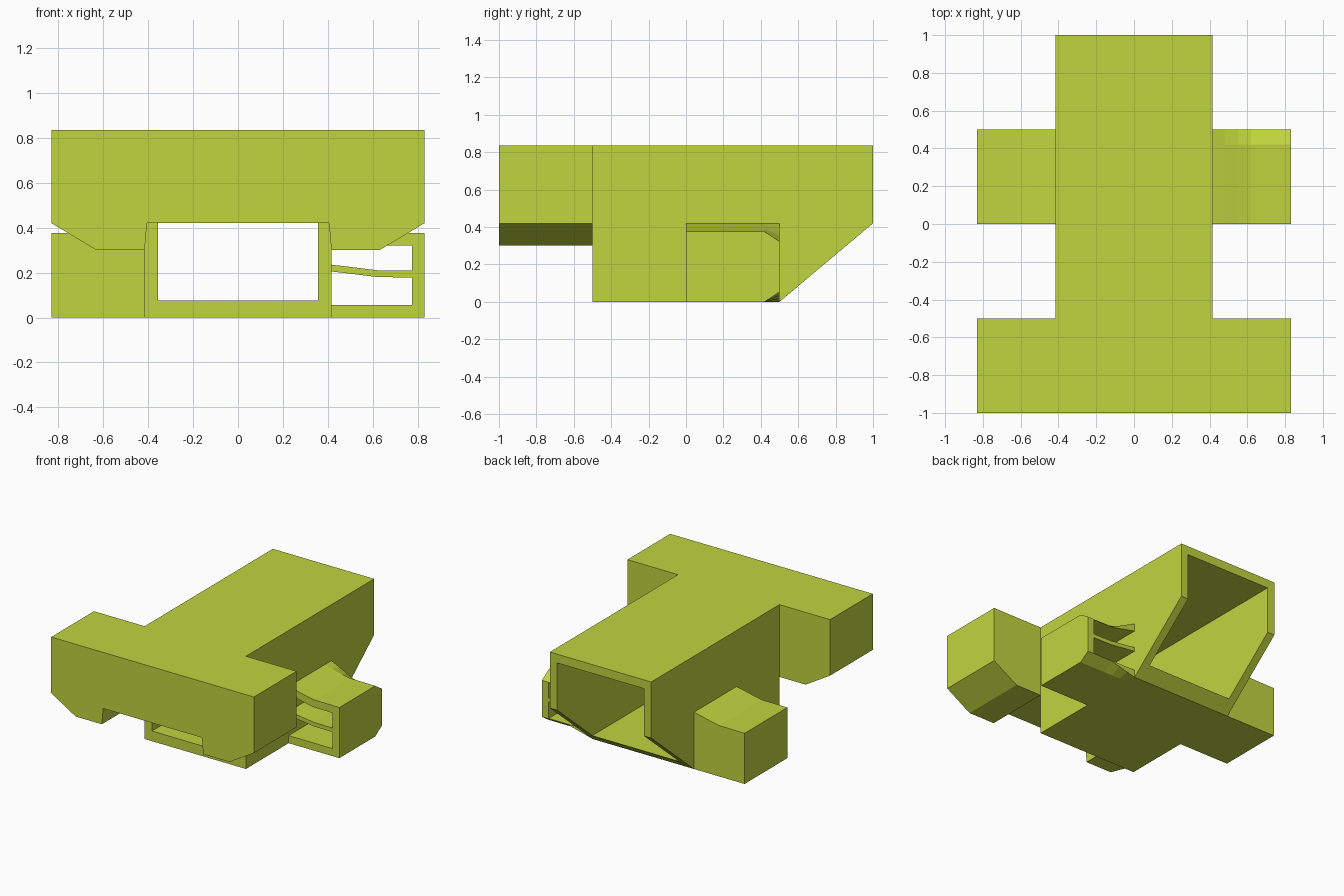
import bpy
import bmesh
from mathutils import Vector

if "Cube" in bpy.data.objects:
    bpy.data.objects.remove(bpy.data.objects["Cube"], do_unlink=True)

COLOUR = (0.53, 0.66, 0.05, 1.0)
lime = bpy.data.materials.new("lime green")
lime.use_nodes = True
lime.diffuse_color = COLOUR
lime.node_tree.nodes["Principled BSDF"].inputs["Base Color"].default_value = COLOUR

W, HALF = 0.83, 0.415      # outer half width, body half width
INNER = 0.355              # tunnel half width
TOP = 0.835


def loft(name, sections):
    """Join matching closed sections into one capped solid."""
    bm = bmesh.new()
    rings = [[bm.verts.new(p) for p in s] for s in sections]
    n = len(rings[0])
    for a, b in zip(rings, rings[1:]):
        for i in range(n):
            j = (i + 1) % n
            bm.faces.new((a[i], a[j], b[j], b[i]))
    bm.faces.new(rings[0])
    bm.faces.new(rings[-1])
    bmesh.ops.recalc_face_normals(bm, faces=bm.faces)
    mesh = bpy.data.meshes.new(name)
    bm.to_mesh(mesh)
    bm.free()
    obj = bpy.data.objects.new(name, mesh)
    bpy.context.collection.objects.link(obj)
    mesh.materials.append(lime)
    return obj


def along_x(name, profile, x0, x1):
    return loft(name, [[(x, y, z) for y, z in profile] for x in (x0, x1)])


def along_y(name, profile, y0, y1):
    return loft(name, [[(x, y, z) for x, z in profile] for y in (y0, y1)])


# Hollow body: floor and roof between two walls with a raked rear
wall = [(-0.5, 0), (0.5, 0), (1, 0.42), (1, TOP), (-0.5, TOP)]
for side, s in (("left", 1), ("right", -1)):
    along_x(side + "_wall", wall, s * INNER, s * HALF)
along_x("floor", [(-0.5, 0), (0.5, 0), (0.59, 0.075), (-0.5, 0.075)], -INNER, INNER)
along_x("roof", [(-0.5, 0.77), (1, 0.77), (1, TOP), (-0.5, TOP)], -INNER, INNER)

# Front crossbar with a hanging lobe at each end
half = [(0.405, 0.42), (HALF, 0.3), (0.63, 0.3), (W, 0.42), (W, TOP)]
bar = half + [(-x, z) for x, z in reversed(half)]
along_y("front_crossbar", bar, -1, -0.5)

# Curved upper edge shared by both side pods
crest = [(HALF, 0.42), (0.48, 0.407), (0.55, 0.39), (0.62, 0.377), (W, 0.375)]

# Solid right pod
along_y("right_pod", [(-x, z) for x, z in crest] + [(-W, 0), (-HALF, 0)], 0, 0.5)


# Open left pod: upper and lower skins thin towards the rear edge
def taper(x, amount):
    return amount * min(1, (x - HALF) / 0.205)


def skin(name, outer, inner, amount):
    """Front slab with a wedge behind it, whose outer face slopes at the rear."""
    ring = outer + inner[::-1]
    n = len(outer)
    loft(name, [
        [(x, 0, z) for x, z in ring],
        [(x, 0.42, z) for x, z in ring],
        [(x, 0.5, z + (taper(x, amount) if i < n else 0)) for i, (x, z) in enumerate(ring)],
    ])


skin("left_pod_top", crest, [(x, z - 0.056) for x, z in crest], -0.052)
base = [(x, 0) for x, z in crest]
skin("left_pod_base", base, [(x, 0.056) for x, z in crest], 0.052)
along_y("left_pod_side", [(0.775, 0.054), (W, 0.054), (W, 0.321), (0.775, 0.321)], 0, 0.5)

# Curved shelf across the open pod
shelf = [(HALF, 0.235), (0.5, 0.225), (0.62, 0.21), (0.78, 0.208)]
along_y("left_pod_shelf", shelf + [(x, z - 0.03) for x, z in reversed(shelf)], 0, 0.5)
